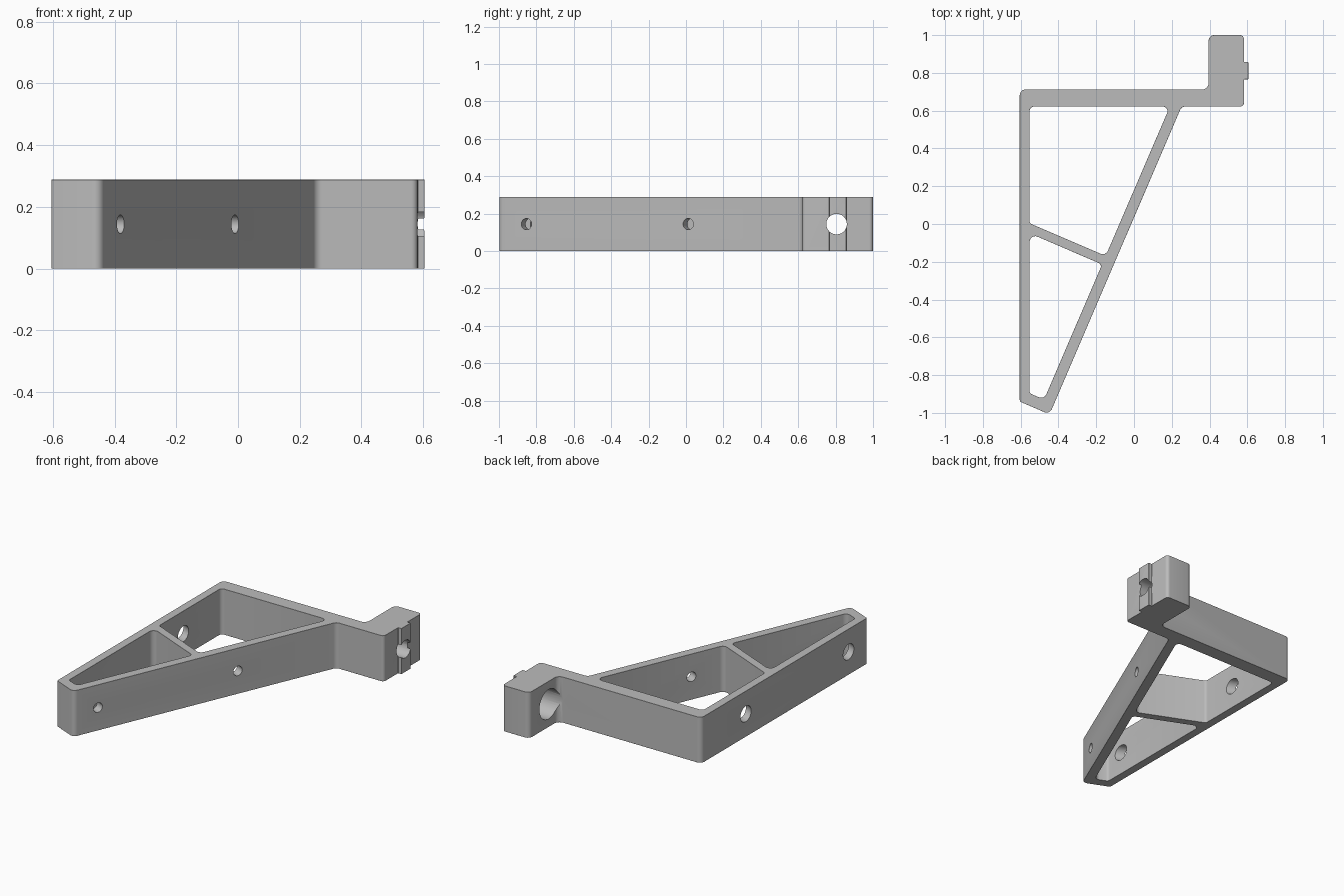
import bpy, bmesh, math
from mathutils import Vector, Matrix

HEIGHT = 0.288
MID = HEIGHT / 2

cube = bpy.data.objects.get("Cube")
if cube:
    bpy.data.objects.remove(cube, do_unlink=True)

grey = bpy.data.materials.new("grey_plastic")
grey.use_nodes = True
COLOUR = (0.5, 0.5, 0.5, 1)
grey.diffuse_color = COLOUR
grey.node_tree.nodes["Principled BSDF"].inputs["Base Color"].default_value = COLOUR


def rounded(corners, steps=6):
    """Replace every (x, y, radius) corner by a tangent arc."""
    points = []
    for i, (x, y, r) in enumerate(corners):
        p = Vector((x, y))
        a = (Vector(corners[i - 1][:2]) - p).normalized()
        b = (Vector(corners[(i + 1) % len(corners)][:2]) - p).normalized()
        half = a.angle(b) / 2
        centre = p + (a + b).normalized() * (r / math.sin(half))
        start = p + a * (r / math.tan(half)) - centre
        end = p + b * (r / math.tan(half)) - centre
        sweep = math.atan2(start.x * end.y - start.y * end.x, start.dot(end))
        for k in range(steps + 1):
            points.append(centre + Matrix.Rotation(sweep * k / steps, 2) @ start)
    return points


def finish(bm, name):
    bmesh.ops.recalc_face_normals(bm, faces=bm.faces)
    mesh = bpy.data.meshes.new(name)
    bm.to_mesh(mesh)
    bm.free()
    mesh.materials.append(grey)
    obj = bpy.data.objects.new(name, mesh)
    bpy.context.collection.objects.link(obj)
    return obj


def prism(name, corners, z0, z1):
    bm = bmesh.new()
    face = bm.faces.new([bm.verts.new((p.x, p.y, z0)) for p in rounded(corners)])
    top = bmesh.ops.extrude_face_region(bm, geom=[face])["geom"]
    bmesh.ops.translate(bm, vec=(0, 0, z1 - z0),
                        verts=[v for v in top if isinstance(v, bmesh.types.BMVert)])
    return finish(bm, name)


def rod(name, start, end, radius):
    start, end = Vector(start), Vector(end)
    axis = end - start
    bm = bmesh.new()
    turn = axis.to_track_quat("Z", "Y").to_matrix().to_4x4()
    bmesh.ops.create_cone(bm, cap_ends=True, segments=40, radius1=radius, radius2=radius,
                          depth=axis.length,
                          matrix=Matrix.Translation((start + end) / 2) @ turn)
    return finish(bm, name)


def apply(obj, mod):
    bpy.context.view_layer.objects.active = obj
    bpy.ops.object.modifier_apply(modifier=mod.name)


def cut(obj, tool):
    mod = obj.modifiers.new("cut", "BOOLEAN")
    mod.operation = "DIFFERENCE"
    mod.solver = "EXACT"
    mod.object = tool
    apply(obj, mod)
    bpy.data.objects.remove(tool, do_unlink=True)


# Bracket body: triangular frame, top rail, mounting block and key rib
bracket = prism("bracket", [
    (-0.605, 0.712, 0.03), (-0.605, -0.94, 0.015), (-0.447, -1.008, 0.03),
    (0.252, 0.622, 0.03), (0.582, 0.622, 0.02),
    (0.582, 0.766, 0.004), (0.605, 0.766, 0.004), (0.605, 0.857, 0.004), (0.582, 0.857, 0.004),
    (0.582, 1.0, 0.02), (0.395, 1.0, 0.03), (0.395, 0.712, 0.035)], 0, HEIGHT)

# Two open cells either side of the cross rib
cells = [
    [(-0.553, 0.622, 0.025), (-0.553, 0.004, 0.02), (-0.15, -0.169, 0.03), (0.19, 0.622, 0.025)],
    [(-0.553, -0.049, 0.03), (-0.553, -0.896, 0.02), (-0.476, -0.929, 0.03), (-0.169, -0.214, 0.02)],
]
for corners in cells:
    cut(bracket, prism("cell_cutter", corners, -0.1, HEIGHT + 0.1))

# Fine chamfer on the rims
chamfer = bracket.modifiers.new("chamfer", "BEVEL")
chamfer.width = 0.005
chamfer.segments = 1
chamfer.limit_method = "ANGLE"
chamfer.angle_limit = math.radians(60)
apply(bracket, chamfer)

# Screw holes square to the sloping arm, with wider access holes in the side wall
inward = Vector((-0.919, 0.394, 0))
for x, y, reach in ((-0.381, -0.853, 0.14), (-0.01, 0.012, 0.5)):
    mouth = Vector((x, y, MID))
    cut(bracket, rod("screw_cutter", mouth - inward * 0.08, mouth + inward * 0.1, 0.03))
    cut(bracket, rod("access_cutter", mouth + inward * reach, mouth + inward * (reach + 0.3), 0.049))

# Bolt hole through the block, counterbored from the inner side
cut(bracket, rod("bolt_cutter", (0.3, 0.805, MID), (0.7, 0.805, MID), 0.055))
cut(bracket, rod("counterbore_cutter", (0.3, 0.805, MID), (0.515, 0.805, MID), 0.093))

bpy.ops.object.select_all(action="DESELECT")
bracket.select_set(True)
bpy.context.view_layer.objects.active = bracket
bpy.ops.object.shade_smooth_by_angle(angle=math.radians(30))
